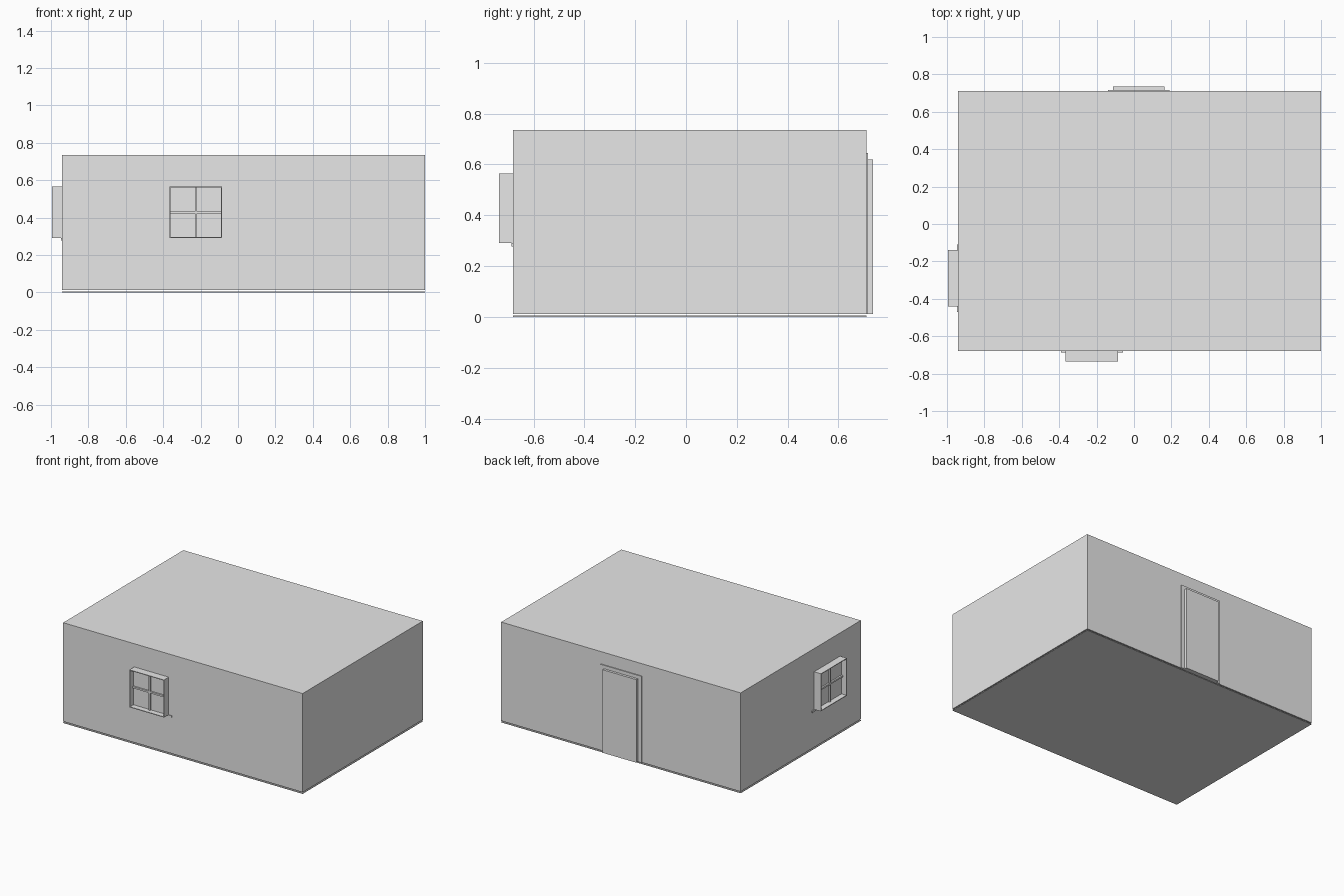
import bpy
from mathutils import Matrix, Vector
from math import radians

cube = bpy.data.objects.get("Cube")
if cube:
    bpy.data.objects.remove(cube, do_unlink=True)

GREY = (0.8, 0.8, 0.8, 1.0)
plaster = bpy.data.materials.new("plain_grey")
plaster.use_nodes = True
plaster.diffuse_color = GREY
plaster.node_tree.nodes["Principled BSDF"].inputs["Base Color"].default_value = GREY


def box(name, low, high, place=Matrix()):
    """Axis-aligned box between two corners, then moved by a placement matrix."""
    low, high = Vector(low), Vector(high)
    bpy.ops.mesh.primitive_cube_add(size=1)
    obj = bpy.context.object
    obj.name = name
    size = high - low
    obj.data.transform(place @ Matrix.Translation((low + high) / 2) @ Matrix.Diagonal((*size, 1)))
    obj.data.materials.append(plaster)
    return obj


LEFT, RIGHT, FRONT, BACK = -0.94, 1.0, -0.68, 0.71
WALL_BASE, ROOF = 0.012, 0.735

# Ground slab with a thin shadow gap below the walls
box("floor_slab", (LEFT, FRONT, 0), (RIGHT, BACK, 0.005))
box("house_body", (LEFT, FRONT, WALL_BASE), (RIGHT, BACK, ROOF))


def window(prefix, width, sill_width, place):
    """Projecting box window; local -y points out of the wall, z is height."""
    w, depth, t, bar = width / 2, 0.055, 0.005, 0.006
    bottom, top = 0.29, 0.565
    middle = (bottom + top) / 2
    # Thin surround
    for side, s in (("left", 1), ("right", -1)):
        x0, x1 = sorted((s * w, s * (w - t)))
        box(f"{prefix}_jamb_{side}", (x0, -depth, bottom), (x1, 0, top), place)
    box(f"{prefix}_head", (-w + t, -depth, top - t), (w - t, 0, top), place)
    box(f"{prefix}_base", (-w + t, -depth, bottom), (w - t, 0, bottom + t), place)
    # Recessed pane and crossed glazing bars
    box(f"{prefix}_pane", (-w + t, -0.015, bottom + t), (w - t, 0, top - t), place)
    box(f"{prefix}_upright_bar", (-bar, -0.027, bottom + t), (bar, -0.015, top - t), place)
    box(f"{prefix}_cross_bar", (-w + t, -0.027, middle - bar), (w - t, -0.015, middle + bar), place)
    # Sill
    s = sill_width / 2
    box(f"{prefix}_sill", (-s, -0.006, 0.277), (s, 0, bottom), place)


window("front_window", 0.28, 0.33, Matrix.Translation((-0.225, FRONT, 0)))
window("side_window", 0.30, 0.36,
       Matrix.Translation((LEFT, -0.29, 0)) @ Matrix.Rotation(radians(-90), 4, "Z"))

# Back door on a shallow casing
box("door_casing", (-0.14, BACK, WALL_BASE), (0.19, BACK + 0.007, 0.645))
box("door_panel", (-0.112, BACK + 0.007, WALL_BASE), (0.163, 0.735, 0.62))
